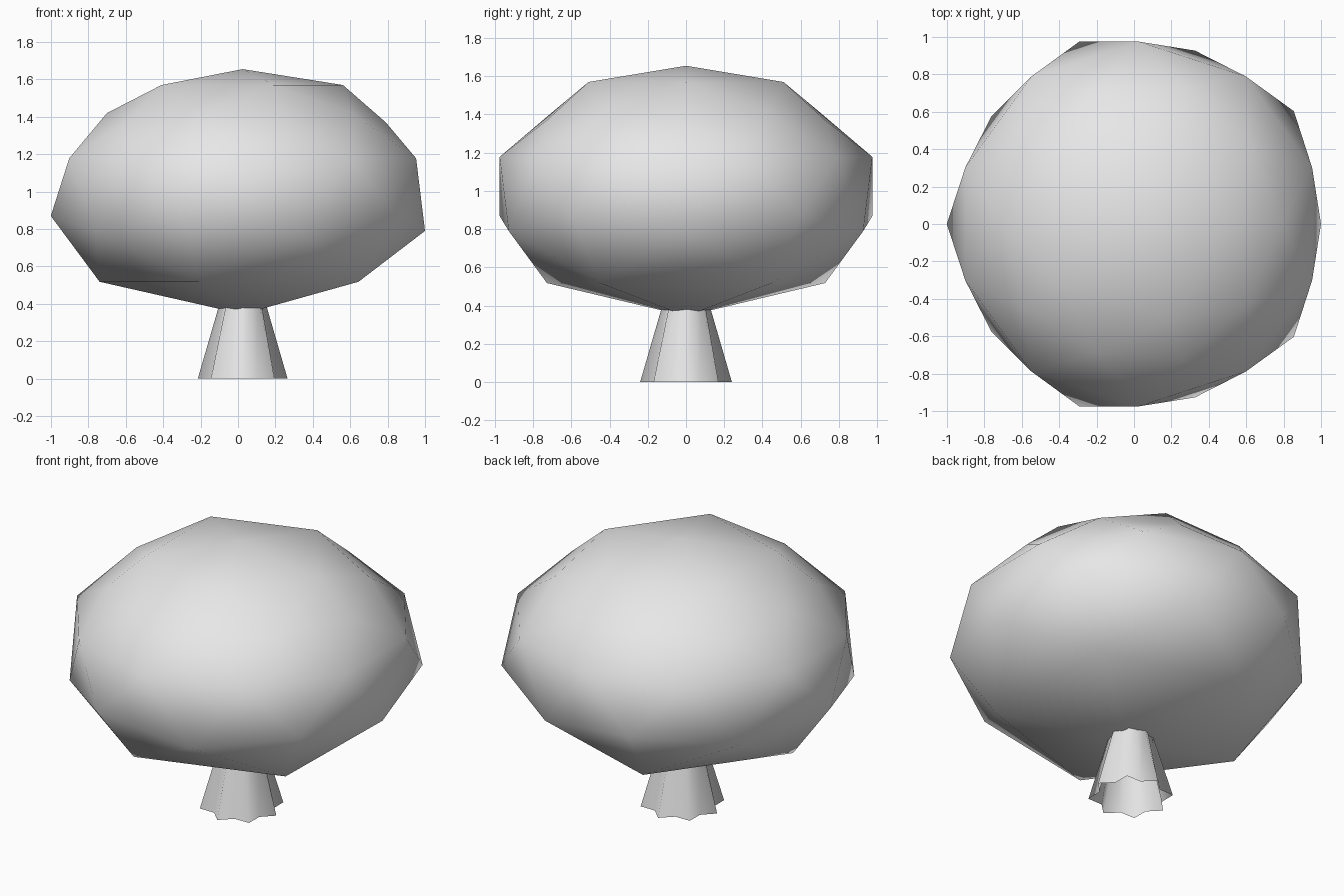
import bpy
import bmesh
import math

if "Cube" in bpy.data.objects:
    bpy.data.objects.remove(bpy.data.objects["Cube"])

CX = 0.025  # shared vertical axis of trunk and canopy

grey = bpy.data.materials.new("light_grey")
grey.diffuse_color = (0.8, 0.8, 0.8, 1.0)
grey.use_nodes = True
grey.node_tree.nodes["Principled BSDF"].inputs["Base Color"].default_value = grey.diffuse_color


def add_object(name, bm):
    for f in bm.faces:
        f.smooth = True
    mesh = bpy.data.meshes.new(name)
    bm.to_mesh(mesh)
    bm.free()
    mesh.materials.append(grey)
    obj = bpy.data.objects.new(name, mesh)
    bpy.context.collection.objects.link(obj)
    return obj


# Canopy: low-poly icosphere, each ring given (unit height, width scale, final height)
RINGS = [
    (1.0, 1.0, 1.655), (0.851, 1.02, 1.57), (0.526, 0.853, 1.42),
    (0.447, 0.856, 1.37), (0.0, 0.975, 1.178), (-0.447, 1.147, 0.87),
    (-0.526, 1.146, 0.79), (-0.851, 1.455, 0.518), (-1.0, 1.0, 0.345),
]
bm = bmesh.new()
bmesh.ops.create_icosphere(bm, subdivisions=2, radius=1.0)
for v in bm.verts:
    _, scale, height = min(RINGS, key=lambda r: abs(r[0] - v.co.z))
    v.co = (CX + v.co.x * scale, v.co.y * scale, height)
add_object("canopy", bm)

# Trunk: eight-lobed flared tube, open below, its top hidden in the canopy
LOBES = 8
LEVELS = [(0.0, 0.24, 0.185), (0.42, 0.118, 0.105)]  # height, lobe, groove
bm = bmesh.new()
loops = []
for z, lobe, groove in LEVELS:
    ring = []
    for i in range(LOBES * 2):
        a = math.pi * i / LOBES
        r = groove if i % 2 else lobe
        ring.append(bm.verts.new((CX + r * math.cos(a), r * math.sin(a), z)))
    loops.append(ring)
low, high = loops
n = len(low)
for i in range(n):
    j = (i + 1) % n
    bm.faces.new((low[i], low[j], high[j], high[i]))
add_object("trunk", bm)
